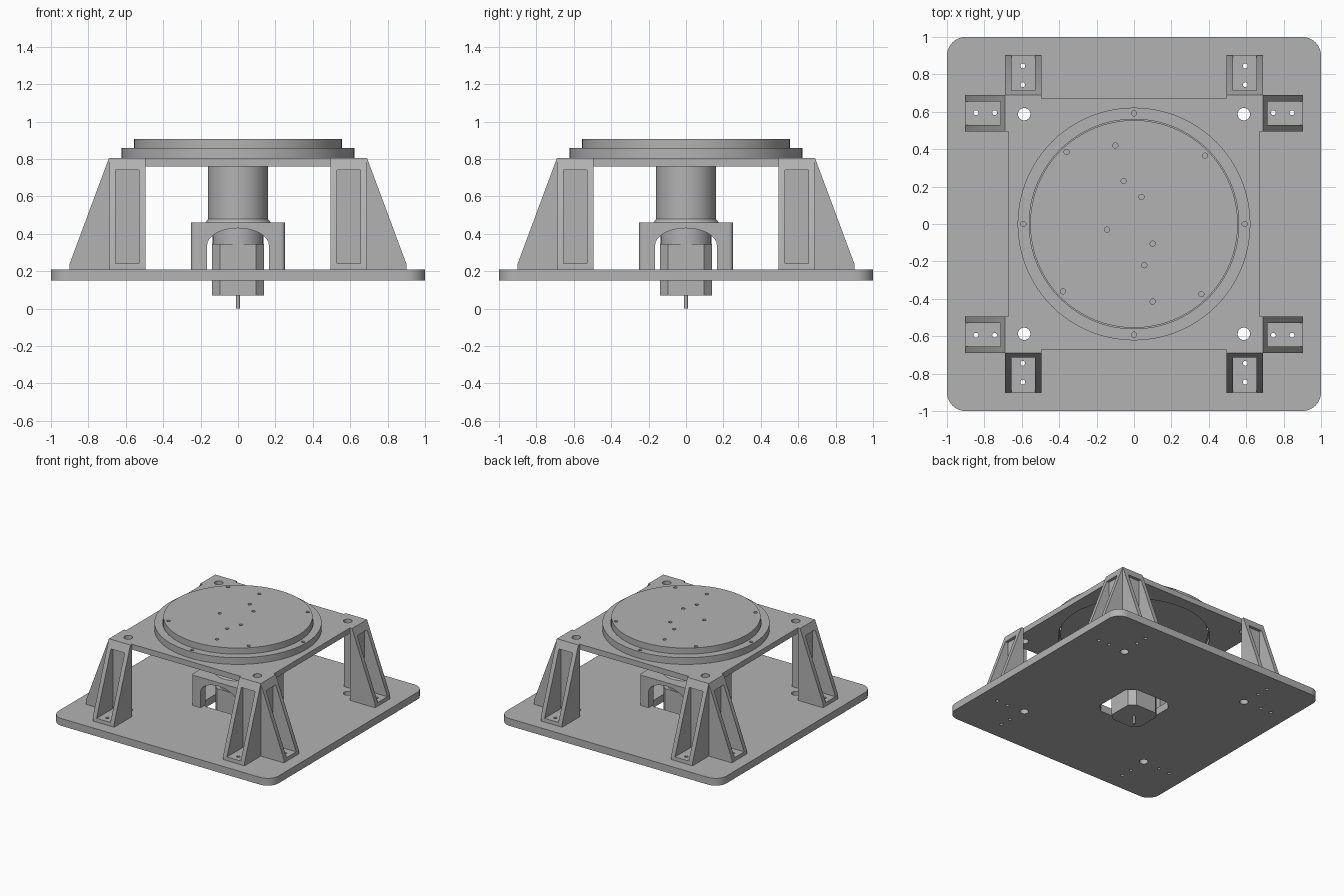
import bpy, bmesh, math
from mathutils import Matrix

cube = bpy.data.objects.get("Cube")
if cube:
    bpy.data.objects.remove(cube)

grey = bpy.data.materials.new("machined_grey")
grey.use_nodes = True
COLOUR = (0.45, 0.45, 0.45, 1)
grey.diffuse_color = COLOUR
grey.node_tree.nodes["Principled BSDF"].inputs["Base Color"].default_value = COLOUR


def finish(bm, name):
    bmesh.ops.recalc_face_normals(bm, faces=bm.faces)
    mesh = bpy.data.meshes.new(name)
    bm.to_mesh(mesh)
    bm.free()
    mesh.materials.append(grey)
    ob = bpy.data.objects.new(name, mesh)
    bpy.context.scene.collection.objects.link(ob)
    return ob


def prism(name, points, depth):
    """Extrude a closed 3D outline along the depth vector."""
    bm = bmesh.new()
    face = bm.faces.new([bm.verts.new(p) for p in points])
    new = bmesh.ops.extrude_face_region(bm, geom=[face])["geom"]
    verts = [g for g in new if isinstance(g, bmesh.types.BMVert)]
    bmesh.ops.translate(bm, verts=verts, vec=depth)
    return finish(bm, name)


def box(name, x0, x1, y0, y1, z0, z1):
    return prism(name, [(x0, y0, z0), (x1, y0, z0), (x1, y1, z0), (x0, y1, z0)], (0, 0, z1 - z0))


def rounded(name, half, radius, z0, z1, steps=10):
    """Square slab with rounded (or, with one step, chamfered) corners."""
    pts = []
    for q in range(4):
        mid = math.radians(45 + 90 * q)
        cx = math.copysign(half - radius, math.cos(mid))
        cy = math.copysign(half - radius, math.sin(mid))
        for i in range(steps + 1):
            a = math.pi / 2 * (q + i / steps)
            pts.append((cx + radius * math.cos(a), cy + radius * math.sin(a), z0))
    return prism(name, pts, (0, 0, z1 - z0))


def cyl(name, r, z0, z1, x=0, y=0, n=96, r2=None):
    bm = bmesh.new()
    bmesh.ops.create_cone(bm, cap_ends=True, segments=n, radius1=r, radius2=r if r2 is None else r2,
                          depth=z1 - z0, matrix=Matrix.Translation((x, y, (z0 + z1) / 2)))
    return finish(bm, name)


def apply_modifiers(ob):
    graph = bpy.context.evaluated_depsgraph_get()
    mesh = bpy.data.meshes.new_from_object(ob.evaluated_get(graph))
    ob.modifiers.clear()
    ob.data = mesh


def cut(ob, cutters):
    for c in cutters:
        mod = ob.modifiers.new("cut", "BOOLEAN")
        mod.operation, mod.solver, mod.object = "DIFFERENCE", "EXACT", c
    apply_modifiers(ob)
    for c in cutters:
        bpy.data.objects.remove(c)


def hole(x, y, r, z0, z1):
    return cyl("hole_cutter", r, z0, z1, x, y, 24)


SIGNS = [(sx, sy) for sx in (-1, 1) for sy in (-1, 1)]
FOOT_HOLES = (0.745, 0.845)

# Base plate with bolt holes and the central motor opening
base = rounded("base_plate", 1.0, 0.1, 0.15, 0.21)
cutters = [rounded("opening_cutter", 0.21, 0.06, 0.1, 0.3, 1)]
for sx, sy in SIGNS:
    cutters.append(hole(sx * 0.587, sy * 0.587, 0.033, 0.1, 0.3))
    for d in FOOT_HOLES:
        cutters.append(hole(sx * 0.595, sy * d, 0.013, 0.1, 0.3))
        cutters.append(hole(sx * d, sy * 0.595, 0.013, 0.1, 0.3))
cut(base, cutters)

# Upper plate
upper = box("upper_plate", -0.67, 0.67, -0.67, 0.67, 0.76, 0.805)
cut(upper, [hole(sx * 0.587, sy * 0.587, 0.033, 0.7, 0.9) for sx, sy in SIGNS]
    + [cyl("bearing_cutter", 0.57, 0.7, 0.9)])

# Corner legs: sloped channel arms, mirrored to all four corners
profile = [(0.67, 0.21), (0.9, 0.21), (0.9, 0.24), (0.69, 0.805), (0.67, 0.805)]
for swap in (False, True):
    arm = prism("side_leg_arms" if swap else "front_back_leg_arms",
                [(0.495, y, z) for y, z in profile], (0.195, 0, 0))
    cut(arm, [box("channel_cutter", 0.53, 0.655, 0.69, 1.0, 0.24, 0.74)]
        + [hole(0.595, d, 0.013, 0.15, 0.3) for d in FOOT_HOLES])
    if swap:
        arm.data.transform(Matrix(((0, 1, 0, 0), (1, 0, 0, 0), (0, 0, 1, 0), (0, 0, 0, 1))))
        arm.data.flip_normals()
    mirror = arm.modifiers.new("mirror", "MIRROR")
    mirror.use_axis = (True, True, False)
    mirror.use_mirror_merge = False
    apply_modifiers(arm)

# Bearing ring with four screw holes
ring = cyl("bearing_ring", 0.622, 0.805, 0.86, n=128)
cut(ring, [cyl("ring_cutter", 0.56, 0.7, 1.0, n=128)]
    + [hole(x, y, 0.014, 0.83, 0.9) for x, y in ((0.592, 0), (-0.592, 0), (0, 0.592), (0, -0.592))])

# Turntable disc with scattered blind holes
disc = cyl("turntable_disc", 0.555, 0.79, 0.908, n=128)
spots = [(-0.36, 0.385), (-0.1, 0.42), (0.38, 0.365), (-0.055, 0.23), (0.04, 0.145), (-0.145, -0.03),
         (0.1, -0.105), (0.055, -0.22), (-0.38, -0.36), (0.36, -0.375), (0.1, -0.415)]
cut(disc, [hole(x, y, 0.014, 0.86, 0.95) for x, y in spots])

# Motor housing: hollow square block with an arch through each side
housing = rounded("motor_housing", 0.25, 0.02, 0.21, 0.46, 4)
arch = [(-0.165, 0.1), (0.165, 0.1), (0.165, 0.34)]
arch += [(0.165 * math.cos(a), 0.34 + 0.09 * math.sin(a))
         for a in (math.pi * i / 16 for i in range(1, 16))]
arch.append((-0.165, 0.34))
cut(housing, [rounded("hollow_cutter", 0.2, 0.05, 0.1, 0.435, 1),
              prism("arch_cutter", [(x, -0.5, z) for x, z in arch], (0, 1, 0)),
              prism("arch_cutter", [(-0.5, y, z) for y, z in arch], (1, 0, 0))])

# Coupling tube, motor body and shaft
cyl("coupling_collar", 0.175, 0.46, 0.48, r2=0.16)
cyl("coupling_tube", 0.16, 0.478, 0.792)
rounded("motor_body", 0.14, 0.045, 0.07, 0.345, 1)
cyl("motor_neck", 0.135, 0.343, 0.437)
cyl("motor_shaft", 0.01, 0.0, 0.072, n=24)

# Smooth round surfaces, keep edges sharp
bpy.ops.object.select_all(action="DESELECT")
for ob in bpy.context.scene.collection.objects:
    if ob.type == "MESH":
        ob.select_set(True)
        bpy.context.view_layer.objects.active = ob
bpy.ops.object.shade_smooth_by_angle(angle=math.radians(30))
